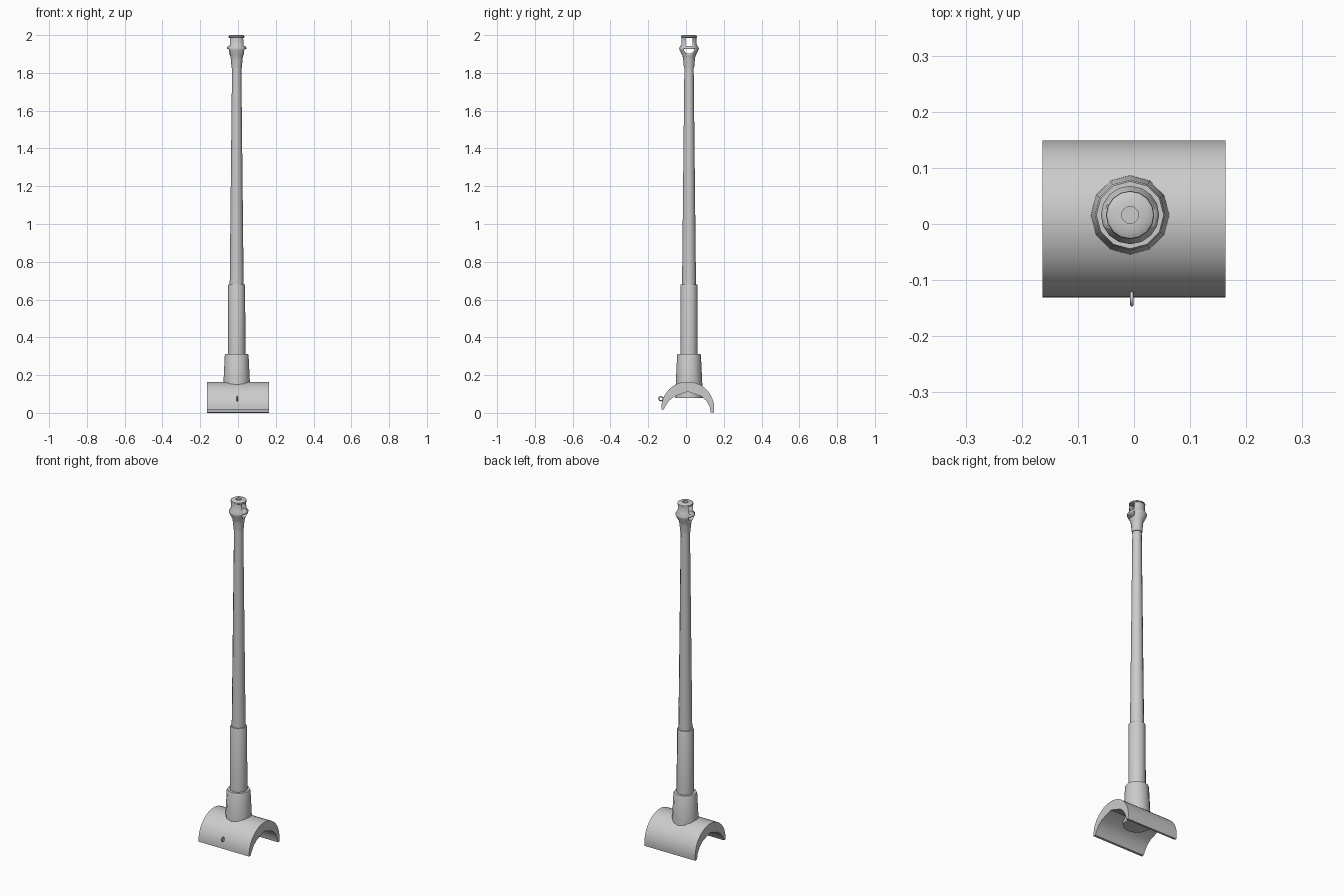
import bpy, bmesh, math
from math import sin, cos, pi, radians

if "Cube" in bpy.data.objects:
    bpy.data.objects.remove(bpy.data.objects["Cube"])

AX, AY = -0.007, 0.016      # barrel axis


def make(name, verts, faces, angle=40):
    me = bpy.data.meshes.new(name)
    me.from_pydata(verts, [], faces)
    bm = bmesh.new()
    bm.from_mesh(me)
    bmesh.ops.recalc_face_normals(bm, faces=bm.faces)
    bm.to_mesh(me)
    bm.free()
    ob = bpy.data.objects.new(name, me)
    bpy.context.collection.objects.link(ob)
    bpy.ops.object.select_all(action='DESELECT')
    ob.select_set(True)
    bpy.context.view_layer.objects.active = ob
    bpy.ops.object.shade_smooth_by_angle(angle=radians(angle))
    return ob


def lathe(name, profile, n=12):
    # revolve (radius, z) points around the barrel axis, capped at both ends
    verts = [(AX + r * cos(2 * pi * i / n), AY + r * sin(2 * pi * i / n), z)
             for r, z in profile for i in range(n)]
    faces = [(k * n + i, k * n + (i + 1) % n, (k + 1) * n + (i + 1) % n, (k + 1) * n + i)
             for k in range(len(profile) - 1) for i in range(n)]
    last = (len(profile) - 1) * n
    faces += [tuple(range(n))[::-1], tuple(range(last, last + n))]
    return make(name, verts, faces)


def prism_x(name, pts, x0, x1, angle=40):
    # extrude a (y, z) outline along x
    n = len(pts)
    verts = [(x, y, z) for x in (x0, x1) for y, z in pts]
    faces = [(i, (i + 1) % n, n + (i + 1) % n, n + i) for i in range(n)]
    faces += [tuple(range(n))[::-1], tuple(range(n, 2 * n))]
    return make(name, verts, faces, angle)


# Curved mantlet shield, thick at the crown and thin at the lips
CY, CZ, R = 0.009, 0.025, 0.14
outer = [(CY + R * cos(a), CZ + R * sin(a))
         for a in (radians(182.5 - i * 192.8 / 24) for i in range(25))]
inner = [(0.131, 0.003), (0.126, 0.032), (0.108, 0.064), (0.082, 0.087), (0.009, 0.113),
         (-0.062, 0.087), (-0.09, 0.064), (-0.109, 0.036), (-0.117, 0.019)]
prism_x("mantlet", outer + inner, -0.163, 0.163, 30)

# Barrel collar, sleeve and tapered tube
lathe("collar", [(0.073, 0.08), (0.070, 0.16), (0.063, 0.305), (0.060, 0.312), (0.045, 0.312)])
lathe("sleeve", [(0.046, 0.30), (0.045, 0.675), (0.043, 0.681), (0.036, 0.681)])
lathe("barrel_tube", [(0.037, 0.67), (0.0245, 1.84)])

# Muzzle brake with flange and bore
brake = lathe("muzzle_brake", [
    (0.024, 1.825), (0.027, 1.826), (0.031, 1.87), (0.034, 1.89), (0.051, 1.922),
    (0.052, 1.932), (0.041, 1.948), (0.040, 1.987), (0.043, 1.989), (0.042, 1.995),
    (0.034, 2.0), (0.015, 2.0), (0.015, 1.99)], 16)

# Side ports cut right through the brake
upper = [(AY - 0.019, 1.942), (AY + 0.019, 1.942), (AY + 0.019, 1.985), (AY - 0.019, 1.985)]
lower = [(AY + 0.028 * cos(a), 1.926 + 0.024 * sin(a))
         for a in (pi + i * pi / 8 for i in range(9))]
for name, pts in (("upper_port_cutter", upper), ("lower_port_cutter", lower)):
    cut = prism_x(name, pts, AX - 0.1, AX + 0.1)
    cut.hide_render = True
    cut.hide_viewport = True
    mod = brake.modifiers.new(name, 'BOOLEAN')
    mod.operation = 'DIFFERENCE'
    mod.solver = 'EXACT'
    mod.object = cut

# Small lifting ring on the front of the mantlet
bpy.ops.mesh.primitive_torus_add(location=(-0.004, -0.133, 0.075), rotation=(0, pi / 2, 0),
                                 major_radius=0.011, minor_radius=0.003,
                                 major_segments=16, minor_segments=8)
ring = bpy.context.object
ring.name = "lifting_ring"
bpy.ops.object.shade_smooth_by_angle(angle=radians(60))
